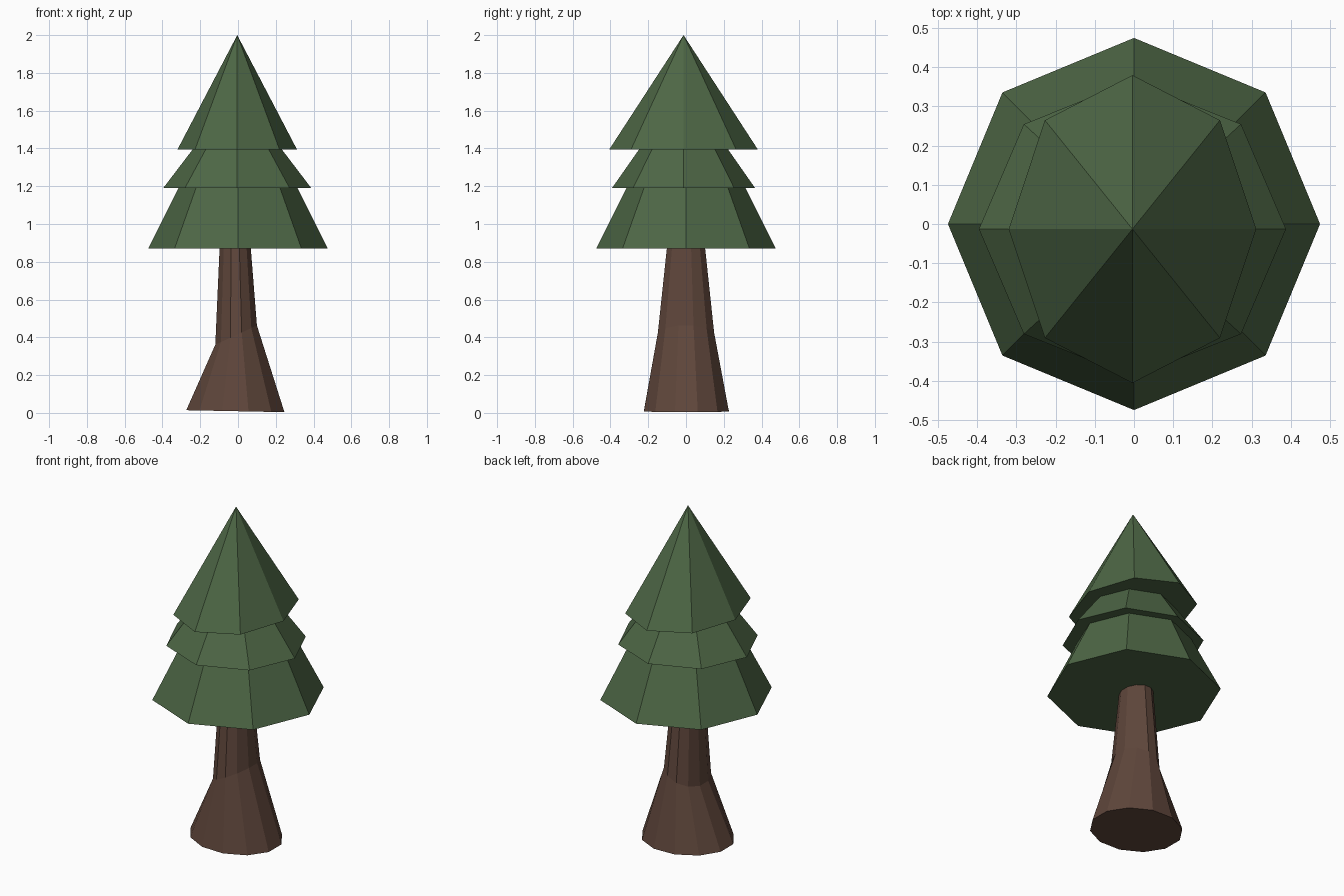
import bpy, bmesh
from math import sin, cos, radians, tau

if "Cube" in bpy.data.objects:
    bpy.data.objects.remove(bpy.data.objects["Cube"])


def material(name, rgb):
    mat = bpy.data.materials.new(name)
    mat.diffuse_color = (*rgb, 1)
    mat.use_nodes = True
    mat.node_tree.nodes["Principled BSDF"].inputs["Base Color"].default_value = mat.diffuse_color
    return mat


def loft(name, sides, phase, rings, mat, apex=None):
    """Skin rings of (cx, cy, z, rx, ry, slope in x); close with caps or an apex."""
    bm = bmesh.new()
    loops = []
    for cx, cy, z, rx, ry, slope in rings:
        loop = []
        for i in range(sides):
            a = phase + tau * i / sides
            dx, dy = rx * cos(a), ry * sin(a)
            loop.append(bm.verts.new((cx + dx, cy + dy, z + slope * dx)))
        loops.append(loop)
    bm.faces.new(loops[0][::-1])
    for lo, hi in zip(loops, loops[1:]):
        for i in range(sides):
            j = (i + 1) % sides
            bm.faces.new((lo[i], lo[j], hi[j], hi[i]))
    top = loops[-1]
    if apex:
        tip = bm.verts.new(apex)
        for i in range(sides):
            bm.faces.new((top[i], top[(i + 1) % sides], tip))
    else:
        bm.faces.new(top)
    bmesh.ops.recalc_face_normals(bm, faces=bm.faces[:])
    mesh = bpy.data.meshes.new(name)
    bm.to_mesh(mesh)
    bm.free()
    mesh.materials.append(mat)
    obj = bpy.data.objects.new(name, mesh)
    bpy.context.collection.objects.link(obj)
    return obj


green = material("needles", (0.075, 0.135, 0.06))
brown = material("bark", (0.115, 0.062, 0.044))

# Trunk: flared root, slanted bend, slim upper stem
loft("trunk", 12, radians(15), [
    (-0.014, 0.002, 0.009, 0.269, 0.233, -0.02),
    (-0.010, 0.000, 0.412, 0.114, 0.154, 0.46),
    (-0.015, 0.000, 0.880, 0.085, 0.104, 0.0),
], brown)

# Foliage: two truncated tiers and a pointed crown, all eight-sided
loft("lower_foliage", 8, 0, [
    (0.0, 0.0, 0.87, 0.475, 0.475, 0),
    (0.0, 0.0, 1.19, 0.315, 0.315, 0),
], green)
loft("middle_foliage", 8, 0, [
    (-0.004, -0.013, 1.19, 0.392, 0.379, 0),
    (-0.004, -0.013, 1.40, 0.232, 0.232, 0),
], green)
loft("top_foliage", 8, 0, [
    (-0.004, -0.013, 1.395, 0.316, 0.393, 0),
], green, apex=(-0.004, -0.013, 2.0))
